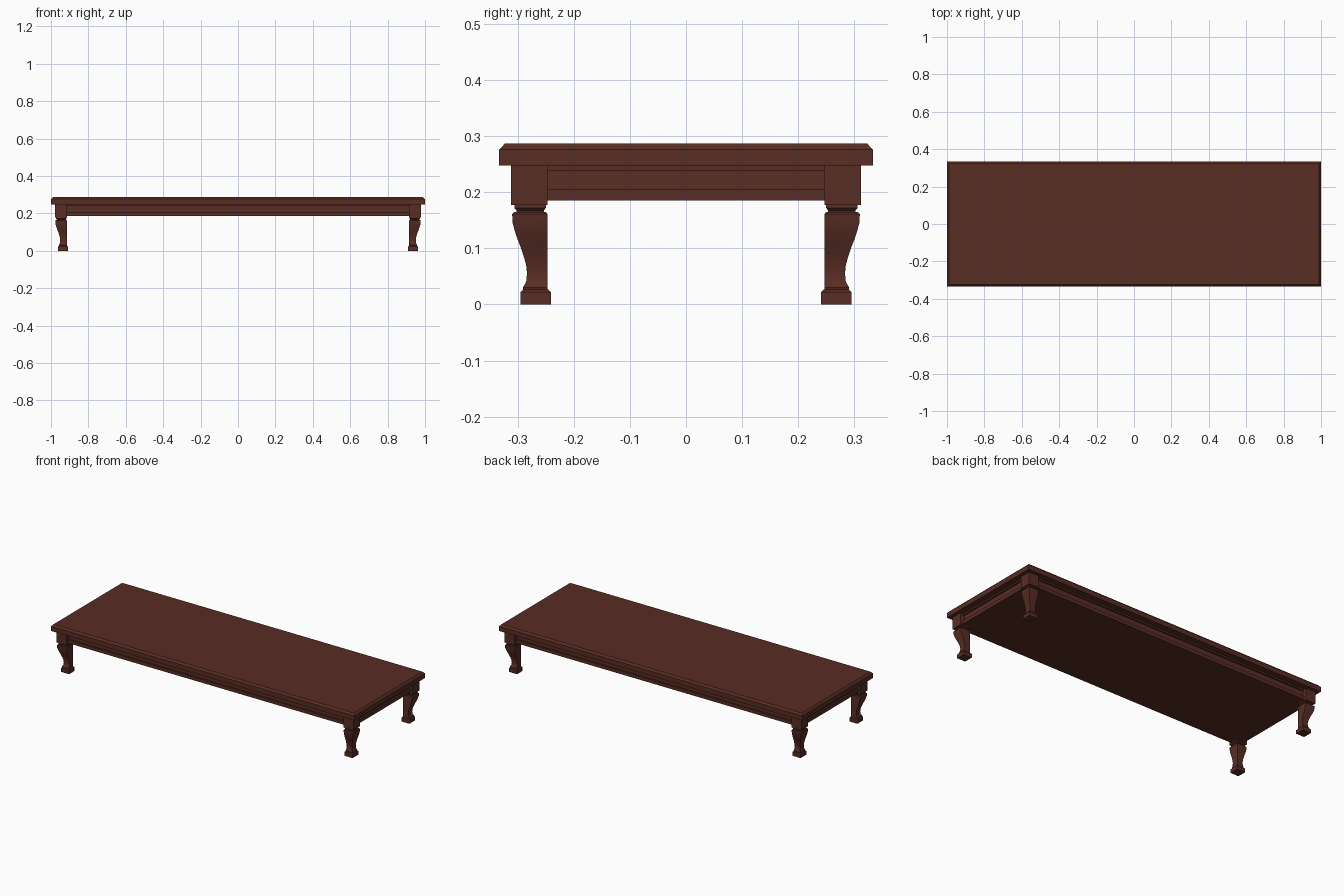
import bpy
import bmesh
import math

cube = bpy.data.objects.get("Cube")
if cube:
    bpy.data.objects.remove(cube, do_unlink=True)

# Single dark reddish wood colour
wood = bpy.data.materials.new("dark_red_wood")
wood.use_nodes = True
COLOUR = (0.098, 0.026, 0.0175, 1)
wood.diffuse_color = COLOUR
bsdf = wood.node_tree.nodes["Principled BSDF"]
bsdf.inputs["Base Color"].default_value = COLOUR
bsdf.inputs["Roughness"].default_value = 0.6


def loft(name, rings, smooth=False):
    """Solid through stacked rectangles, each (z, x0, x1, y0, y1)."""
    bm = bmesh.new()
    loops = []
    for z, x0, x1, y0, y1 in rings:
        corners = ((x0, y0), (x1, y0), (x1, y1), (x0, y1))
        loops.append([bm.verts.new((x, y, z)) for x, y in corners])
    bm.faces.new(loops[0][::-1])
    bm.faces.new(loops[-1])
    for low, high in zip(loops, loops[1:]):
        for i in range(4):
            j = (i + 1) % 4
            bm.faces.new((low[i], low[j], high[j], high[i]))
    bmesh.ops.recalc_face_normals(bm, faces=bm.faces)
    mesh = bpy.data.meshes.new(name)
    bm.to_mesh(mesh)
    bm.free()
    mesh.materials.append(wood)
    obj = bpy.data.objects.new(name, mesh)
    bpy.context.collection.objects.link(obj)
    if smooth:
        bpy.ops.object.select_all(action='DESELECT')
        obj.select_set(True)
        bpy.context.view_layer.objects.active = obj
        bpy.ops.object.shade_smooth_by_angle(angle=math.radians(30))
    return obj


def centred(name, steps):
    """Stacked slabs inset from the tabletop edge, each (z, inset)."""
    return loft(name, [(z, d - 1, 1 - d, d - HALF_Y, HALF_Y - d) for z, d in steps])


HALF_Y = 0.333

# Tabletop with a chamfered upper edge
centred("tabletop", [(0.248, 0), (0.276, 0), (0.287, 0.01)])

# Solid apron: lower rail, recessed panel, upper rail
centred("apron", [(0.185, 0.036), (0.205, 0.036), (0.205, 0.046),
                  (0.239, 0.046), (0.239, 0.036), (0.248, 0.036)])

# Leg sections: (z, outer inset, inner inset), both from the tabletop edge
BLOCK = [(0.177, 0.021, 0.086), (0.248, 0.021, 0.086)]
NECK = [(0.161, 0.031, 0.080), (0.168, 0.031, 0.080),
        (0.172, 0.027, 0.083), (0.177, 0.027, 0.083)]
SHIN = [(0.022, 0.044, 0.086), (0.030, 0.042, 0.086), (0.040, 0.048, 0.086),
        (0.055, 0.0495, 0.086), (0.070, 0.048, 0.086), (0.085, 0.044, 0.086),
        (0.100, 0.039, 0.086), (0.115, 0.033, 0.086), (0.130, 0.028, 0.086),
        (0.145, 0.024, 0.086), (0.161, 0.023, 0.086), (0.165, 0.027, 0.083)]
FOOT = [(0, 0.038, 0.092), (0.022, 0.038, 0.092), (0.027, 0.043, 0.087)]
PARTS = {"block": BLOCK, "neck": NECK, "shin": SHIN, "foot": FOOT}

# Four mirrored legs
for sx, side in ((-1, "right"), (1, "left")):
    for sy, end in ((-1, "front"), (1, "back")):
        for part, sections in PARTS.items():
            rings = [(z, sx * (1 - b), sx * (1 - a),
                      sy * (HALF_Y - b), sy * (HALF_Y - a))
                     for z, a, b in sections]
            loft(f"{end}_{side}_leg_{part}", rings, smooth=(part == "shin"))
